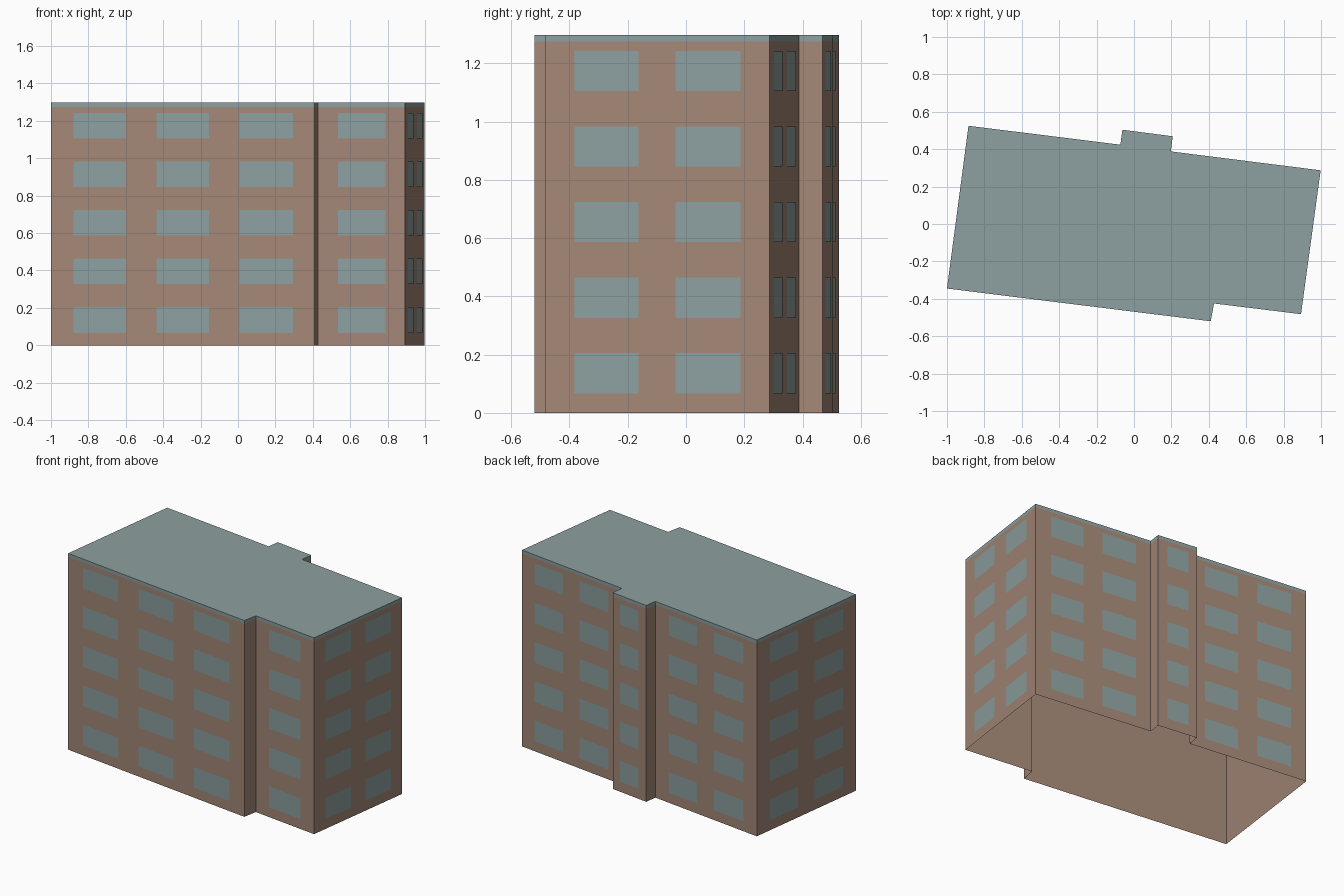
import bpy
from mathutils import Vector

cube = bpy.data.objects.get("Cube")
if cube:
    bpy.data.objects.remove(cube, do_unlink=True)


def make_material(name, rgb):
    linear = [(c / 255) ** 2.2 for c in rgb] + [1]
    mat = bpy.data.materials.new(name)
    mat.use_nodes = True
    mat.diffuse_color = linear
    mat.node_tree.nodes["Principled BSDF"].inputs["Base Color"].default_value = linear
    return mat


def make_object(name, verts, faces, mat):
    mesh = bpy.data.meshes.new(name)
    mesh.from_pydata(verts, [], faces)
    mesh.materials.append(mat)
    obj = bpy.data.objects.new(name, mesh)
    bpy.context.collection.objects.link(obj)
    return obj


brick = make_material("brown wall", (162, 134, 118))
slate = make_material("grey blue roof and glass", (140, 158, 158))

# Footprint corners, counter-clockwise from the front left corner
plan = [(-1, -.345), (.41, -.52), (.428, -.425), (.893, -.482), (.998, .287),
        (.197, .388), (.207, .469), (-.062, .504), (-.073, .424), (-.885, .525)]
n = len(plan)
EAVES, TOP = 1.275, 1.297


def ring_prism(z0, z1):
    verts = [(x, y, z) for z in (z0, z1) for x, y in plan]
    sides = [(i, (i + 1) % n, (i + 1) % n + n, i + n) for i in range(n)]
    return verts, sides


# Walls, open underneath
verts, sides = ring_prism(0, EAVES)
make_object("walls", verts, sides, brick)

# Flat roof with its edge band
verts, sides = ring_prism(EAVES, TOP)
make_object("roof", verts, sides + [tuple(range(n, 2 * n))], slate)

# Window spans along each wall, as fractions of the wall's length
pair = [(.13, .415), (.58, .87)]
single = [(.23, .775)]
triple = [(.085, .284), (.40, .60), (.716, .917)]
layout = {0: triple, 2: single, 3: pair, 4: pair, 6: single, 8: pair, 9: pair}
names = {0: "front", 2: "front_recess", 3: "right", 4: "back_right",
         6: "back_bay", 8: "back_left", 9: "left"}

# Window panes, five storeys on each wall
for wall, spans in layout.items():
    a, b = Vector(plan[wall]), Vector(plan[(wall + 1) % n])
    run = b - a
    out = Vector((run.y, -run.x)).normalized() * 0.002
    verts, faces = [], []
    for floor in range(5):
        low = .067 + floor * .2595
        for s, e in spans:
            p, q = a + run * s + out, a + run * e + out
            k = len(verts)
            verts += [(p.x, p.y, low), (q.x, q.y, low),
                      (q.x, q.y, low + .138), (p.x, p.y, low + .138)]
            faces.append((k, k + 1, k + 2, k + 3))
    make_object(names[wall] + "_windows", verts, faces, slate)
